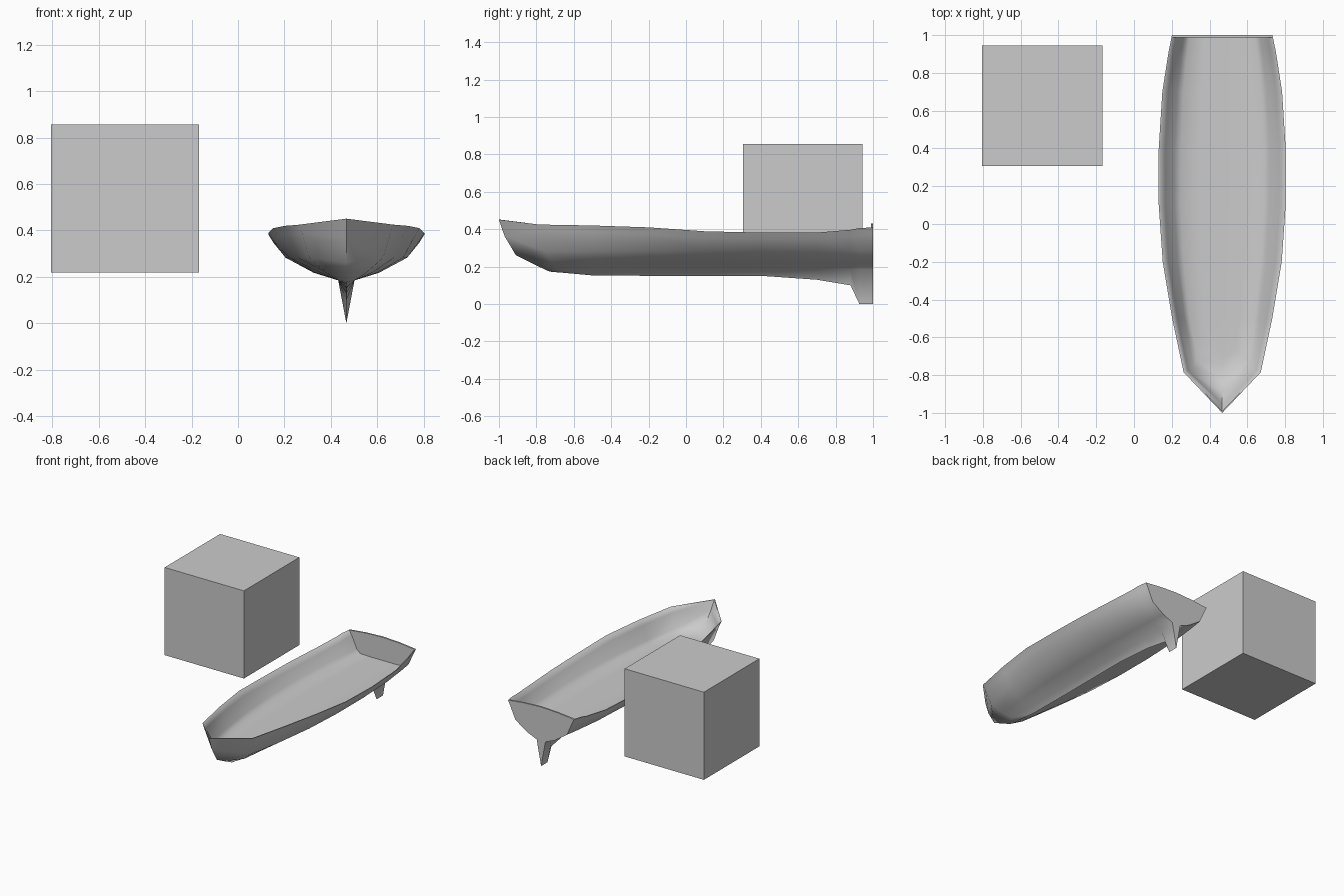
import bpy, bmesh
from math import radians

if "Cube" in bpy.data.objects:
    bpy.data.objects.remove(bpy.data.objects["Cube"])

CX = 0.467  # boat centre line
# stations from bow to stern: y, half beam, sheer height, keel height
STATIONS = [
    (-0.785, 0.204, 0.425, 0.168), (-0.50, 0.265, 0.420, 0.153),
    (-0.20, 0.315, 0.410, 0.151), (0.10, 0.336, 0.389, 0.151),
    (0.40, 0.336, 0.382, 0.151), (0.70, 0.317, 0.382, 0.130),
    (0.88, 0.289, 0.397, 0.100), (0.927, 0.281, 0.406, 0.0),
    (1.00, 0.266, 0.410, 0.0)]
RAKE = [0, 0.01, 0.03, 0.07, 0.11, 0.12]        # lower rows of the bow station sweep aft
RAKE_IN = [0, 0.01, 0.03, 0.07, 0.12, 0.14]


def outer_half(w, s, k):
    return [(w, s), (w * 0.935, s - 0.035), (w * 0.78, 0.283),
            (w * 0.42, 0.218), (0.035, 0.185), (0, k)]


def inner_half(w, s):
    return [(w - 0.006, s), (w * 0.91 - 0.003, s - 0.035), (w * 0.75, 0.288),
            (w * 0.65, 0.264), (w * 0.35, 0.261), (0, 0.261)]


def mirrored(half):
    return half + [(-p[0],) + tuple(p[1:]) for p in reversed(half[:-1])]


def finish(bm, name, angle):
    bmesh.ops.remove_doubles(bm, verts=bm.verts, dist=1e-4)
    bmesh.ops.recalc_face_normals(bm, faces=bm.faces)
    me = bpy.data.meshes.new(name)
    bm.to_mesh(me)
    bm.free()
    ob = bpy.data.objects.new(name, me)
    bpy.context.collection.objects.link(ob)
    bpy.ops.object.select_all(action='DESELECT')
    ob.select_set(True)
    bpy.context.view_layer.objects.active = ob
    bpy.ops.object.shade_smooth_by_angle(angle=radians(angle))


def loft(bm, stem, sections, rake):
    """Skin between the stem line and all sections; returns the vertex rows."""
    cols = [mirrored([(0, y, z) for y, z in stem])]
    for i, (y, half) in enumerate(sections):
        cols.append(mirrored([(x, y + (rake[j] if i == 0 else 0), z)
                              for j, (x, z) in enumerate(half)]))
    rows = [[bm.verts.new((CX + x, y, z)) for x, y, z in c] for c in cols]
    for a, b in zip(rows, rows[1:]):
        for j in range(len(a) - 1):
            bm.faces.new((a[j], a[j + 1], b[j + 1], b[j]))
    return rows


# hull: outer skin with skeg, inner skin with flat floor, rim between them
bm = bmesh.new()
outer = loft(bm, [(-1, 0.451), (-0.97, 0.363), (-0.91, 0.262),
                  (-0.82, 0.216), (-0.74, 0.178), (-0.72, 0.172)],
             [(y, outer_half(w, s, k)) for y, w, s, k in STATIONS], RAKE)
inner = loft(bm, [(-0.992, 0.451), (-0.955, 0.39), (-0.89, 0.315),
                  (-0.82, 0.275), (-0.74, 0.263), (-0.70, 0.261)],
             [(y, inner_half(w, s)) for y, w, s, k in STATIONS], RAKE_IN)
for e in (0, -1):
    for i in range(len(outer) - 1):
        bm.faces.new((outer[i][e], outer[i + 1][e], inner[i + 1][e], inner[i][e]))
finish(bm, "hull", 62)

# transom: stern section with a crowned top, given thickness
bm = bmesh.new()
y, w, s, k = STATIONS[-1]
outline = mirrored(outer_half(w, s, k))
outline += [(-w * 0.5, s + 0.014), (0, s + 0.02), (w * 0.5, s + 0.014)]
face = bm.faces.new([bm.verts.new((CX + x, y, z)) for x, z in outline])
ext = bmesh.ops.extrude_face_region(bm, geom=[face], use_keep_orig=True)
bmesh.ops.translate(bm, vec=(0, -0.012, 0),
                    verts=[v for v in ext["geom"] if isinstance(v, bmesh.types.BMVert)])
finish(bm, "transom", 20)

# plain cube floating beside the boat
bpy.ops.mesh.primitive_cube_add(size=0.638, location=(-0.486, 0.625, 0.538))
bpy.context.object.name = "cube"
